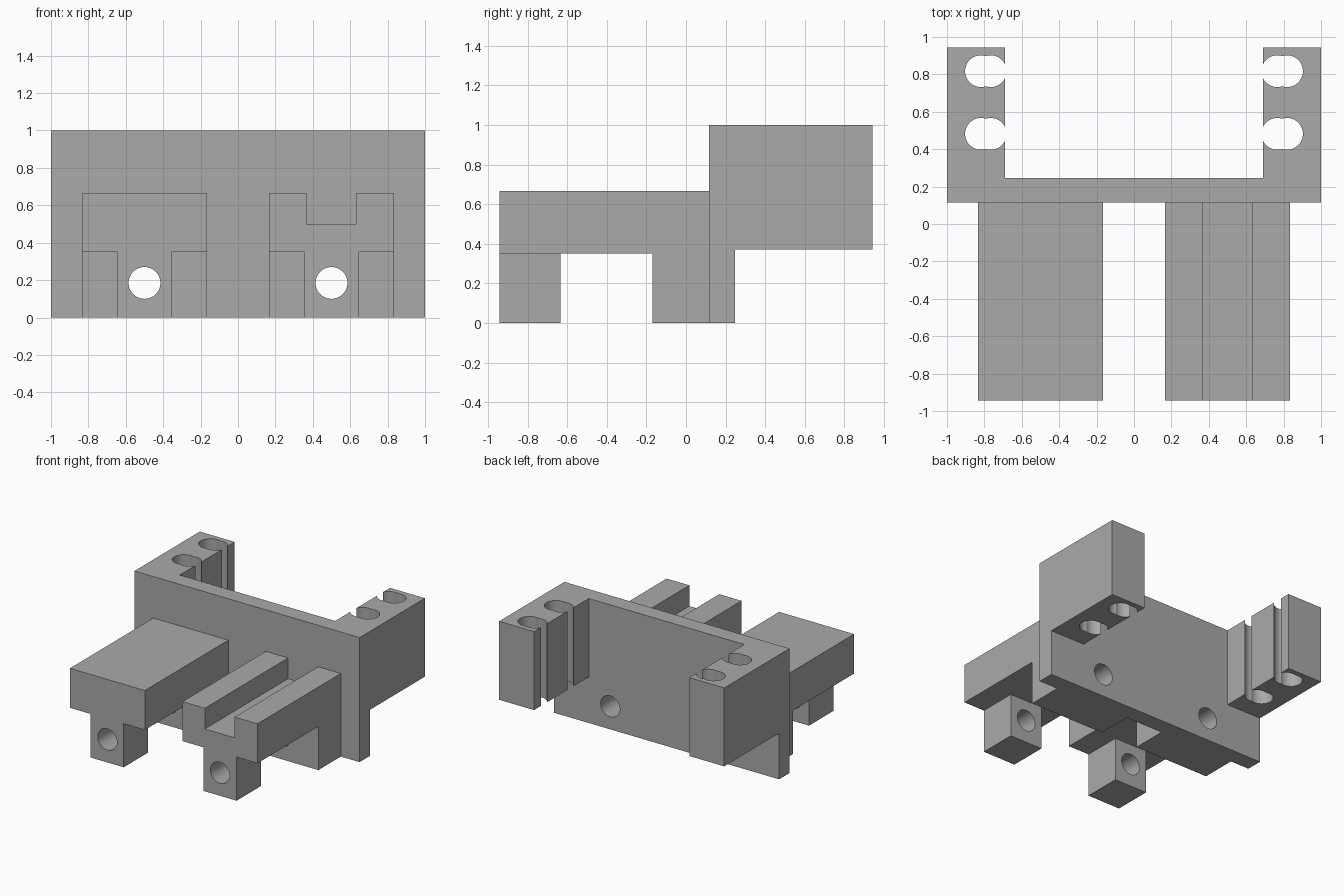
import bpy
import bmesh
from mathutils import Matrix

cube = bpy.data.objects.get("Cube")
if cube:
    bpy.data.objects.remove(cube)

grey = bpy.data.materials.new("plain grey")
grey.use_nodes = True
grey.diffuse_color = (0.4, 0.4, 0.4, 1)
grey.node_tree.nodes["Principled BSDF"].inputs["Base Color"].default_value = (0.4, 0.4, 0.4, 1)


def add_object(name, bm):
    mesh = bpy.data.meshes.new(name)
    bmesh.ops.recalc_face_normals(bm, faces=bm.faces)
    bm.to_mesh(mesh)
    bm.free()
    mesh.materials.append(grey)
    obj = bpy.data.objects.new(name, mesh)
    bpy.context.collection.objects.link(obj)
    return obj


def box(name, x, y, z):
    bm = bmesh.new()
    bmesh.ops.create_cube(bm, size=1)
    for v in bm.verts:
        v.co = [r[0] if c < 0 else r[1] for c, r in zip(v.co, (x, y, z))]
    return add_object(name, bm)


def cylinder(name, centre, depth, along_y=False):
    bm = bmesh.new()
    turn = Matrix.Rotation(1.5707963, 4, 'X') if along_y else Matrix.Identity(4)
    bmesh.ops.create_cone(bm, cap_ends=True, segments=48, radius1=0.085, radius2=0.085,
                          depth=depth, matrix=Matrix.Translation(centre) @ turn)
    return add_object(name, bm)


def combine(target, tool, operation):
    """Apply a boolean and remove the tool object."""
    tool.hide_render = True
    mod = target.modifiers.new(operation.lower(), 'BOOLEAN')
    mod.operation, mod.object, mod.solver = operation, tool, 'EXACT'
    bpy.context.view_layer.objects.active = target
    bpy.ops.object.modifier_apply(modifier=mod.name)
    bpy.data.objects.remove(tool)


def finish(obj):
    bpy.ops.object.select_all(action='DESELECT')
    obj.select_set(True)
    bpy.context.view_layer.objects.active = obj
    bpy.ops.object.shade_smooth_by_angle(angle=0.5)


def span(side, a, b):
    return sorted((side * a, side * b))


front, plate_front, plate_back, back = -0.943, 0.115, 0.247, 0.943

# Upright plate with two rear arms
bracket = box("bracket", (-1, 1), (plate_front, plate_back), (0, 1))
for side in (-1, 1):
    arm = box("arm", span(side, 0.69, 1), (plate_front, back), (0.37, 1))
    combine(bracket, arm, 'UNION')

# Open keyhole slots in the arms, each made of two overlapping bores
for side in (-1, 1):
    for y in (0.482, 0.817):
        for x in (0.818, 0.766):
            combine(bracket, cylinder("bore", (side * x, y, 0.6), 2), 'DIFFERENCE')

# Round holes through the plate
for side in (-1, 1):
    combine(bracket, cylinder("bore", (side * 0.5, 0, 0.185), 3, True), 'DIFFERENCE')
finish(bracket)

# Forward rails, each with a narrow front leg and a wide rear foot
for side, name in ((-1, "right_rail"), (1, "left_rail")):
    rail = box(name, span(side, 0.167, 0.833), (front, plate_front), (0.35, 0.667))
    leg = box("leg", span(side, 0.355, 0.648), (front, -0.635), (0, 0.42))
    foot = box("foot", span(side, 0.167, 0.833), (-0.17, plate_front), (0, 0.42))
    combine(rail, leg, 'UNION')
    combine(rail, foot, 'UNION')
    combine(rail, cylinder("bore", (side * 0.5, 0, 0.185), 3, True), 'DIFFERENCE')
    # Lengthwise groove on the left rail only
    if side > 0:
        groove = box("groove", (0.365, 0.631), (-2, plate_front), (0.5, 1))
        combine(rail, groove, 'DIFFERENCE')
    finish(rail)
